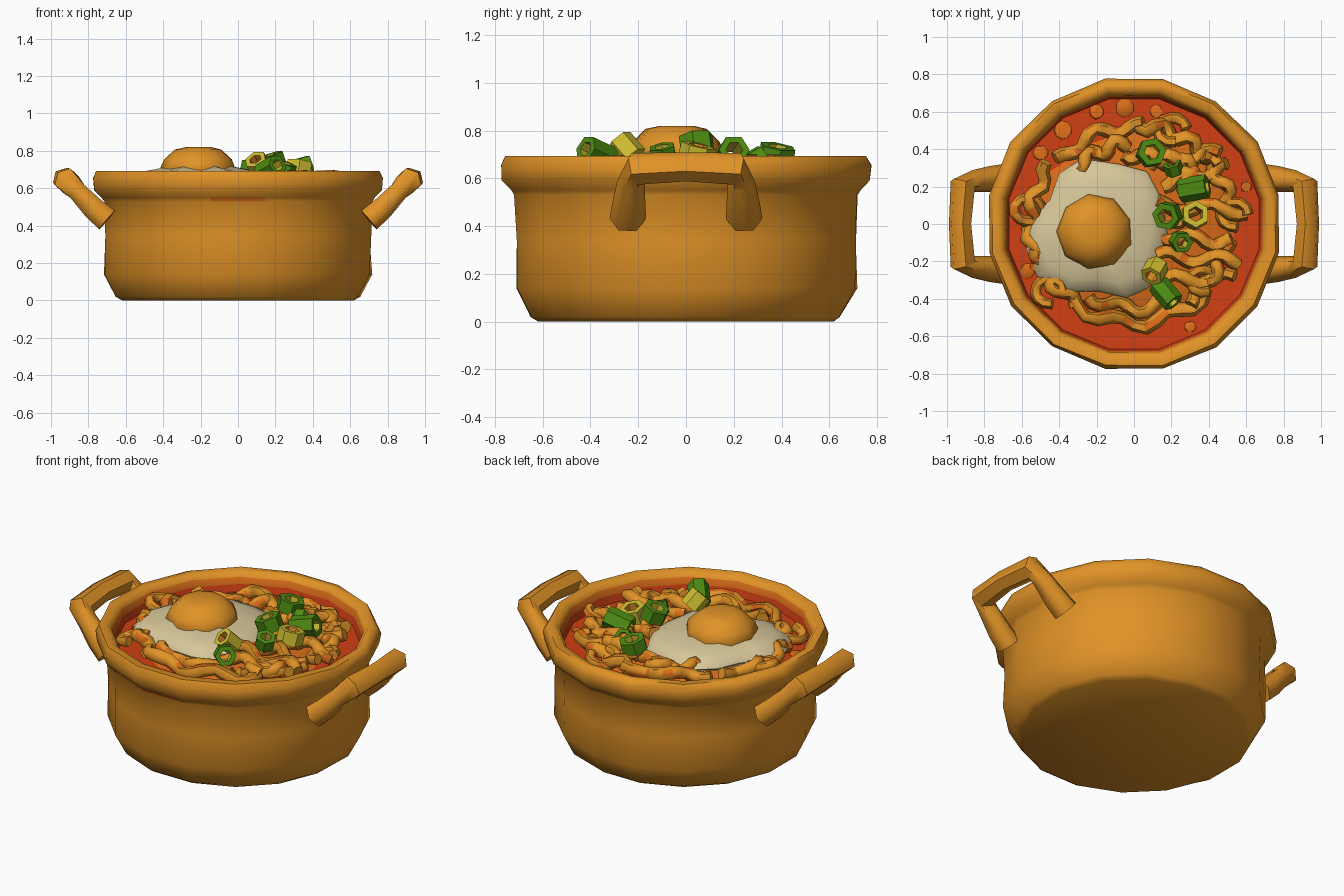
import bpy, bmesh, math, random
from mathutils import Vector, Matrix

random.seed(4)
if "Cube" in bpy.data.objects:
    bpy.data.objects.remove(bpy.data.objects["Cube"], do_unlink=True)


def material(name, rgb):
    m = bpy.data.materials.new(name)
    m.use_nodes = True
    m.diffuse_color = (*rgb, 1)
    node = m.node_tree.nodes["Principled BSDF"]
    node.inputs["Base Color"].default_value = (*rgb, 1)
    node.inputs["Roughness"].default_value = 0.7
    return m


OCHRE = material("ochre", (0.75, 0.29, 0.02))
RED = material("broth red", (0.64, 0.05, 0.007))
ORANGE = material("broth orange", (0.70, 0.15, 0.01))
CREAM = material("egg cream", (0.68, 0.57, 0.32))
GREEN = material("onion green", (0.075, 0.26, 0.006))
LIME = material("onion yellow", (0.60, 0.50, 0.03))


def finish(name, bm, mats, rule=None, angle=50):
    """Turn a bmesh into a named object, colouring its faces by a rule."""
    bmesh.ops.recalc_face_normals(bm, faces=bm.faces)
    bm.normal_update()
    if rule:
        for f in bm.faces:
            f.material_index = rule(f)
    me = bpy.data.meshes.new(name)
    bm.to_mesh(me)
    bm.free()
    for m in mats:
        me.materials.append(m)
    ob = bpy.data.objects.new(name, me)
    bpy.context.collection.objects.link(ob)
    bpy.ops.object.select_all(action="DESELECT")
    ob.select_set(True)
    bpy.context.view_layer.objects.active = ob
    bpy.ops.object.shade_smooth_by_angle(angle=math.radians(angle))
    return ob


def loft(rings, closed=False):
    """Skin a list of point rings, capping both ends unless closed."""
    bm = bmesh.new()
    loops = [[bm.verts.new(p) for p in ring] for ring in rings]
    pairs = list(zip(loops, loops[1:]))
    if closed:
        pairs.append((loops[-1], loops[0]))
    for a, b in pairs:
        for i in range(len(a)):
            j = (i + 1) % len(a)
            bm.faces.new((a[i], a[j], b[j], b[i]))
    if not closed:
        bm.faces.new(loops[0])
        bm.faces.new(loops[-1])
    return bm


def circle(r, z, n, jitter=0.0, cx=0.0, cy=0.0):
    out = []
    for i in range(n):
        a = 2 * math.pi * (i + 0.5) / n
        q = r + random.uniform(-jitter, jitter)
        out.append(Vector((cx + q * math.cos(a), cy + q * math.sin(a), z)))
    return out


def tube(points, radii, sides, up=Vector((0, 0, 1))):
    rings = []
    for k, p in enumerate(points):
        t = (points[min(k + 1, len(points) - 1)] - points[max(k - 1, 0)]).normalized()
        u = t.cross(up).normalized()
        v = u.cross(t)
        rings.append([p + radii[k] * (u * math.cos(a) + v * math.sin(a))
                      for a in (2 * math.pi * i / sides for i in range(sides))])
    return loft(rings)


# Pot: hollow body with a thick rolled rim and stained inner wall
profile = [(0.63, 0.0, 0), (0.66, 0.02, 0.01), (0.725, 0.14, 0.008), (0.725, 0.34, 0.01),
           (0.73, 0.53, 0.005), (0.745, 0.55, 0), (0.785, 0.59, 0.004), (0.79, 0.655, 0.004),
           (0.77, 0.693, 0.003), (0.725, 0.693, 0.003), (0.70, 0.665, 0.003),
           (0.692, 0.625, 0), (0.675, 0.55, 0)]


def pot_colour(f):
    c = f.calc_center_median()
    r = math.hypot(c.x, c.y)
    if r < 0.69 and 0.54 < c.z < 0.61:
        return 1
    if r < 0.70 and 0.61 < c.z < 0.65:
        return 2
    if 0.535 < c.z < 0.548 and c.y < -0.70:
        return 2
    return 0


finish("pot", loft([circle(r, z, 16, j) for r, z, j in profile]),
       [OCHRE, RED, ORANGE], pot_colour, 60)

# Broth surface and the shallow mound under the noodles
finish("broth", loft([circle(0.67, 0.56, 16), circle(0.682, 0.58, 16)]), [RED])
finish("noodle_bed", loft([circle(0.54, 0.57, 18, 0.05), circle(0.46, 0.605, 18, 0.03),
                           circle(0.2, 0.62, 18)]), [ORANGE])
for x, y, r in [(-0.05, 0.62, 0.05), (-0.2, 0.6, 0.04), (0.12, 0.6, 0.035), (-0.38, 0.5, 0.05),
                (-0.5, 0.38, 0.04), (0.6, 0.2, 0.03), (0.3, -0.55, 0.03), (-0.57, -0.25, 0.04)]:
    finish("oil_drop", loft([circle(r, 0.579, 9, 0.004, x, y), circle(r * 0.9, 0.585, 9, 0, x, y)]),
           [ORANGE])

# Handles: flared legs and a straight grip, mirrored on both sides
half = [(0.70, 0.245, 0.43, 0.075), (0.77, 0.24, 0.49, 0.07),
        (0.86, 0.23, 0.585, 0.058), (0.915, 0.215, 0.64, 0.07)]
path = half + [(0.93, 0.0, 0.648, 0.062)] + [(x, -y, z, r) for x, y, z, r in reversed(half)]
for side, name in ((1, "left_handle"), (-1, "right_handle")):
    pts = [Vector((side * x, y, z)) for x, y, z, r in path]
    finish(name, tube(pts, [p[3] for p in path], 6, Vector((-side * 0.7, 0, 0.75))),
           [OCHRE], angle=60)


# Noodles: wavy strands, some running round the bowl and some straight
def noodle(at, steps, amp, waves, z=0.632, r=0.036):
    phase = random.uniform(0, 6)
    pts = []
    for k in range(steps + 1):
        t = k / steps
        w = 2 * math.pi * waves * t + phase
        p = at(t, amp * math.sin(w))
        p.z = z + 0.022 * math.sin(w * 0.8 + 1)
        pts.append(p)
    stained = {k for k in range(400) if random.random() < 0.12}

    def colour(f):
        if f.calc_center_median().z < z - 0.02 or f.index in stained:
            return 1
        return 0

    bm = tube(pts, [r * random.uniform(0.9, 1.1) for _ in pts], 6)
    bm.faces.index_update()
    finish("noodle", bm, [OCHRE, ORANGE], colour, 60)


def round_path(a0, a1, rad):
    def at(t, off):
        a = math.radians(a0 + (a1 - a0) * t)
        return Vector(((rad + off) * math.cos(a), (rad + off) * math.sin(a), 0))
    return at


def straight_path(x0, y0, x1, y1):
    a, d = Vector((x0, y0, 0)), Vector((x1 - x0, y1 - y0, 0))
    n = Vector((-d.y, d.x, 0)).normalized()
    return lambda t, off: a + d * t + n * off


for a0, a1, rad, waves in [(222, 318, 0.53, 3), (238, 300, 0.45, 2), (305, 350, 0.50, 2),
                           (145, 205, 0.55, 3), (195, 235, 0.53, 2), (85, 140, 0.52, 2),
                           (95, 135, 0.43, 2), (35, 90, 0.53, 3), (40, 85, 0.42, 2),
                           (5, 45, 0.52, 2)]:
    noodle(round_path(a0, a1, rad), 14, 0.03, waves)
for line in [(0.12, 0.10, 0.60, 0.07), (0.14, -0.06, 0.52, -0.10), (0.12, -0.17, 0.56, -0.20),
             (0.10, -0.30, 0.54, -0.29), (0.15, 0.22, 0.50, 0.30), (0.08, 0.33, 0.46, 0.38),
             (0.26, -0.02, 0.30, 0.30), (-0.05, 0.38, 0.25, 0.33)]:
    noodle(straight_path(*line), 11, 0.028, 1.6, 0.645)
for x, y in [(0.2, 0.51), (-0.56, 0.07), (0.38, -0.3), (-0.46, -0.36), (0.53, 0.05)]:
    noodle(lambda t, off, x=x, y=y: Vector((x + (0.075 + off) * math.cos(5 * t),
                                            y + (0.065 + off) * math.sin(5 * t), 0)),
           9, 0.008, 1, 0.635, 0.03)

# Fried egg: wavy white and faceted yolk
outline = [(-0.59, -0.10), (-0.53, 0.04), (-0.45, 0.13), (-0.40, 0.27), (-0.28, 0.35),
           (-0.08, 0.32), (0.07, 0.28), (0.15, 0.13), (0.18, -0.06), (0.13, -0.22),
           (0.08, -0.34), (-0.04, -0.395), (-0.19, -0.36), (-0.36, -0.365), (-0.52, -0.28)]
yolk = Vector((-0.21, -0.04, 0))
white = [[yolk + (Vector((x, y, 0)) - yolk) * s + Vector((0, 0, z + 0.008 * math.sin(3 * i)))
          for i, (x, y) in enumerate(outline)]
         for s, z in [(0.9, 0.61), (1.0, 0.635), (0.96, 0.66), (0.78, 0.69), (0.5, 0.71), (0.2, 0.715)]]
finish("egg_white", loft(white), [CREAM], angle=60)
finish("egg_yolk", loft([circle(r, z, 9, 0.004, yolk.x, yolk.y) for r, z in
                         [(0.19, 0.66), (0.203, 0.71), (0.185, 0.755), (0.13, 0.807), (0.07, 0.82)]]),
       [OCHRE], angle=60)


# Spring onion: short hollow six-sided slices tipped in different directions
def slice_ring(x, y, z, r, depth, tilt, turn, skin):
    inner = r * 0.55
    bm = loft([circle(q, h, 6) for q, h in
               [(r, -depth), (r, depth), (inner, depth), (inner, -depth)]], closed=True)

    def colour(f):
        c = f.calc_center_median()
        return 1 if math.hypot(c.x, c.y) < r * 0.6 else 0

    ob = finish("onion_slice", bm, [skin, LIME if skin == GREEN else OCHRE], colour, 40)
    ob.matrix_world = (Matrix.Translation((x, y, z)) @ Matrix.Rotation(math.radians(turn), 4, "Z")
                       @ Matrix.Rotation(math.radians(tilt), 4, "Y"))


for spec in [(0.09, 0.38, 0.70, 0.078, 0.035, 15, 40, GREEN),
             (0.21, 0.30, 0.68, 0.05, 0.03, 60, 110, GREEN),
             (0.32, 0.19, 0.70, 0.065, 0.075, 75, 10, GREEN),
             (0.18, 0.045, 0.74, 0.075, 0.04, 20, 200, GREEN),
             (0.325, 0.045, 0.70, 0.075, 0.04, 15, 60, LIME),
             (0.25, -0.095, 0.70, 0.058, 0.035, 20, 330, GREEN),
             (0.11, -0.25, 0.72, 0.062, 0.05, 45, 240, LIME),
             (0.17, -0.37, 0.70, 0.06, 0.07, 70, 310, GREEN)]:
    slice_ring(*spec)
